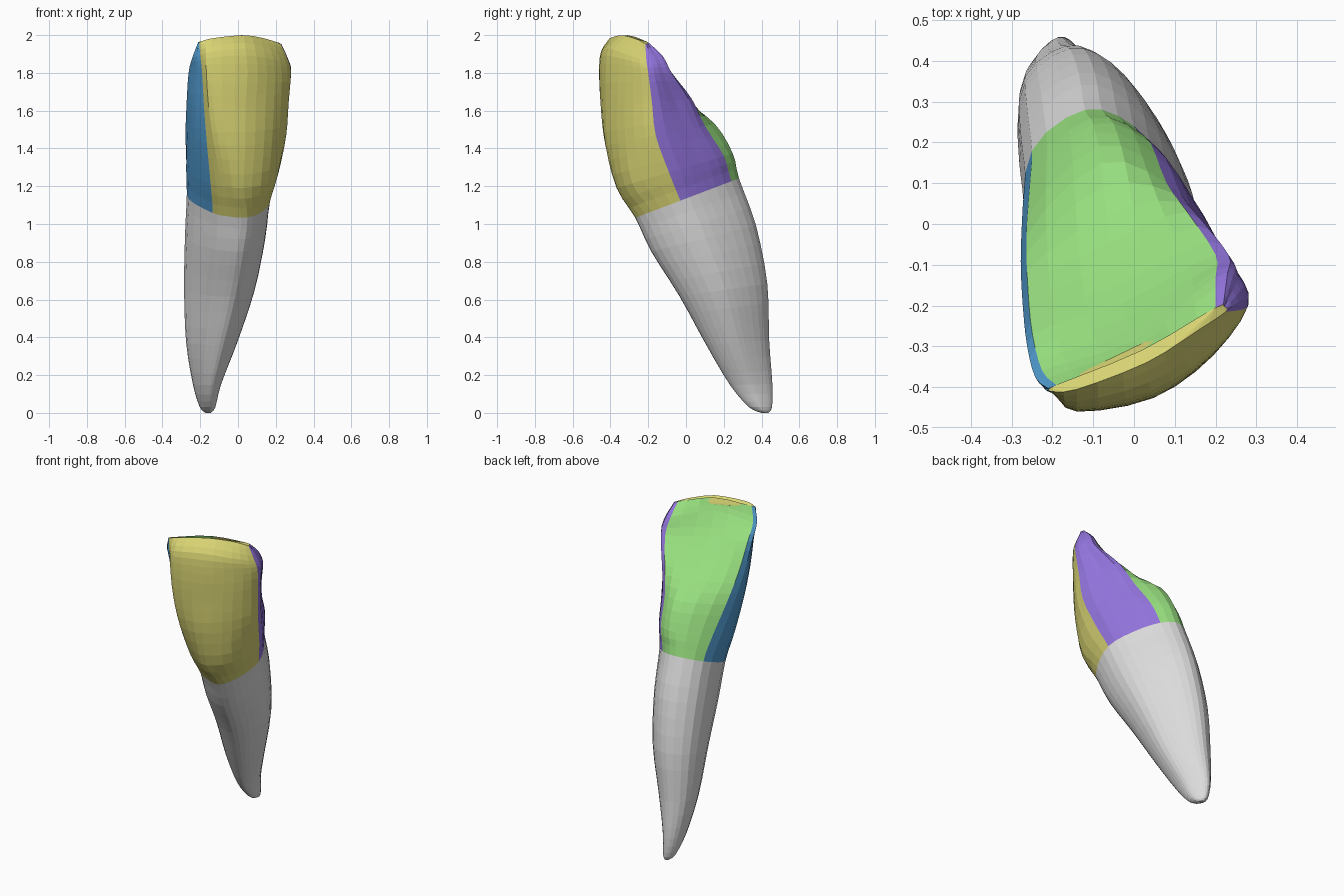
import bpy
import bmesh

cube = bpy.data.objects.get("Cube")
if cube:
    bpy.data.objects.remove(cube, do_unlink=True)


def material(name, r, g, b):
    mat = bpy.data.materials.new(name)
    mat.use_nodes = True
    mat.diffuse_color = (r, g, b, 1)
    mat.node_tree.nodes["Principled BSDF"].inputs["Base Color"].default_value = (r, g, b, 1)
    return mat


materials = [
    material("root grey", 0.71, 0.71, 0.71),
    material("front yellow", 0.68, 0.65, 0.17),
    material("right side purple", 0.28, 0.17, 0.70),
    material("back green", 0.31, 0.73, 0.21),
    material("left side blue", 0.08, 0.32, 0.61),
]
GREY, YELLOW, PURPLE, GREEN, BLUE = range(len(materials))

# Surface zone of each of the ten control columns around the crown
ZONES = [YELLOW] * 4 + [PURPLE] * 2 + [GREEN] * 2 + [BLUE] * 2
COLUMN_STEPS = 3
ROW_STEPS = 3

# Crown sections from neck to biting edge: height, tilt, arch, outline
NECK = [(-.135, -.2), (-.05, -.25), (.05, -.265), (.13, -.18), (.17, -.03),
        (.11, .11), (0, .24), (-.12, .28), (-.25, .18), (-.26, -.01)]
CROWN = [
    (1.135, .38, 0, NECK),
    (1.3, .3, 0, [(-.145, -.29), (-.06, -.345), (.03, -.365), (.16, -.285), (.215, -.09),
                  (.14, .07), (.04, .2), (-.1, .245), (-.255, .1), (-.262, -.09)]),
    (1.5, .2, 0, [(-.165, -.36), (-.1, -.42), (.04, -.415), (.18, -.32), (.255, -.16),
                  (.17, 0), (.08, .1), (-.08, .15), (-.264, -.03), (-.253, -.21)]),
    (1.66, .1, 0, [(-.18, -.39), (-.13, -.45), (.04, -.425), (.19, -.325), (.268, -.18),
                   (.2, -.06), (.13, .03), (-.06, -.045), (-.26, -.16), (-.243, -.3)]),
    (1.8, 0, 0, [(-.19, -.41), (-.14, -.46), (.05, -.425), (.195, -.32), (.28, -.2),
                 (.255, -.12), (.2, -.075), (-.03, -.195), (-.249, -.27), (-.232, -.36)]),
    (1.93, 0, .9, [(-.2, -.415), (-.14, -.45), (.04, -.41), (.18, -.32), (.265, -.21),
                   (.25, -.145), (.2, -.13), (0, -.285), (-.225, -.36), (-.222, -.4)]),
    (2.0, 0, .9, [(-.205, -.41), (-.14, -.405), (.03, -.34), (.15, -.265), (.225, -.215),
                  (.22, -.205), (.2, -.205), (.02, -.31), (-.19, -.395), (-.205, -.402)]),
]

# Root sections from tip to neck: height, tilt, x range, y range
ROOT = [
    (0, 0, -.17, -.145, .4, .435),
    (.03, 0, -.2, -.12, .335, .455),
    (.14, .03, -.235, -.09, .235, .457),
    (.35, .08, -.268, -.005, .11, .44),
    (.62, .15, -.276, .087, -.03, .43),
    (.9, .25, -.27, .143, -.18, .37),
]


def fit(outline, x0, x1, y0, y1):
    """Stretch an outline to fill a rectangle."""
    xs, ys = zip(*outline)
    sx = (x1 - x0) / (max(xs) - min(xs))
    sy = (y1 - y0) / (max(ys) - min(ys))
    return [(x0 + (x - min(xs)) * sx, y0 + (y - min(ys)) * sy) for x, y in outline]


def place(height, tilt, arch, outline):
    return [(x, y, height + tilt * y - arch * x * x) for x, y in outline]


def spline(a, b, c, d, t):
    """Smooth curve between points b and c."""
    return tuple(q + t / 2 * (r - p + t * (2 * p - 5 * q + 4 * r - s + t * (3 * (q - r) + s - p)))
                 for p, q, r, s in zip(a, b, c, d))


def smooth_ring(ring):
    n = len(ring)
    return [spline(ring[i - 1], ring[i], ring[(i + 1) % n], ring[(i + 2) % n], k / COLUMN_STEPS)
            for i in range(n) for k in range(COLUMN_STEPS)]


# Stack the sections and refine them around and along
rings = [place(h, tilt, 0, fit(NECK, *box)) for h, tilt, *box in ROOT]
rings += [place(*section) for section in CROWN]
rings = [smooth_ring(r) for r in rings]
rows = []
last = len(rings) - 1
for i in range(last):
    quad = [rings[max(0, min(last, i + k))] for k in (-1, 0, 1, 2)]
    for k in range(ROW_STEPS):
        rows.append([spline(*pts, k / ROW_STEPS) for pts in zip(*quad)])
rows.append(rings[-1])

# Skin the rows, colouring crown columns by zone and everything below the neck grey
bm = bmesh.new()
verts = [[bm.verts.new(p) for p in row] for row in rows]
count = len(verts[0])
neck_row = len(ROOT) * ROW_STEPS
for j in range(len(verts) - 1):
    for i in range(count):
        n = (i + 1) % count
        face = bm.faces.new((verts[j][i], verts[j][n], verts[j + 1][n], verts[j + 1][i]))
        face.material_index = GREY if j < neck_row else ZONES[i // COLUMN_STEPS]
bm.faces.new(verts[0][::-1])
edge_cap = bm.faces.new(verts[-1])
edge_cap.material_index = YELLOW
bmesh.ops.triangulate(bm, faces=[edge_cap])
bmesh.ops.recalc_face_normals(bm, faces=bm.faces)

mesh = bpy.data.meshes.new("tooth")
bm.to_mesh(mesh)
bm.free()
for mat in materials:
    mesh.materials.append(mat)
tooth = bpy.data.objects.new("tooth", mesh)
bpy.context.collection.objects.link(tooth)
